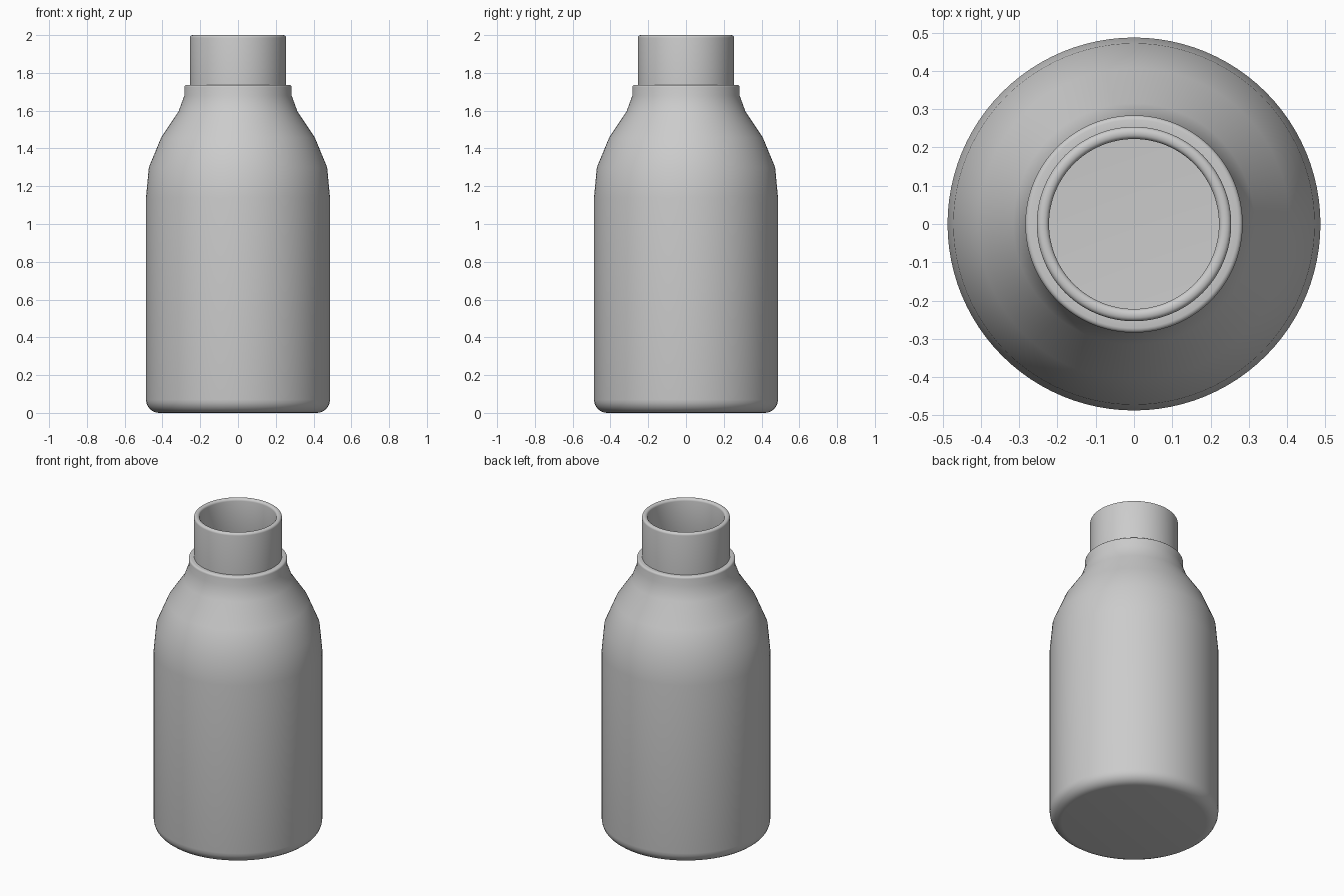
import bpy, bmesh, math

cube = bpy.data.objects.get("Cube")
if cube:
    bpy.data.objects.remove(cube, do_unlink=True)

SEGMENTS = 96

# One plain grey for the whole bottle
grey = bpy.data.materials.new("light grey")
grey.use_nodes = True
colour = (0.6, 0.6, 0.6, 1)
grey.diffuse_color = colour
grey.node_tree.nodes["Principled BSDF"].inputs["Base Color"].default_value = colour


def arc(cx, cz, r, start, end, steps=6):
    """Points of a rounded profile corner, angles in degrees."""
    angles = [math.radians(start + (end - start) * i / steps) for i in range(steps + 1)]
    return [(cx + r * math.cos(a), cz + r * math.sin(a)) for a in angles]


def lathe(name, profile):
    """Spin a closed (radius, height) profile about the z axis."""
    bm = bmesh.new()
    verts = [bm.verts.new((r, 0, z)) for r, z in profile]
    edges = [bm.edges.new(pair) for pair in zip(verts, verts[1:])]
    bmesh.ops.spin(bm, geom=verts + edges, axis=(0, 0, 1), cent=(0, 0, 0),
                   angle=math.tau, steps=SEGMENTS, use_duplicate=False)
    bmesh.ops.remove_doubles(bm, verts=bm.verts, dist=0.0005)
    bmesh.ops.recalc_face_normals(bm, faces=bm.faces)
    mesh = bpy.data.meshes.new(name)
    bm.to_mesh(mesh)
    bm.free()
    mesh.materials.append(grey)
    obj = bpy.data.objects.new(name, mesh)
    bpy.context.collection.objects.link(obj)
    bpy.context.view_layer.objects.active = obj
    obj.select_set(True)
    bpy.ops.object.shade_smooth_by_angle(angle=math.radians(35))
    obj.select_set(False)


# Outer wall: rounded base, straight body, faceted shoulder
outer = [(0, 0)] + arc(0.417, 0.07, 0.07, -90, 0)
outer += [(0.487, 1.14), (0.472, 1.3), (0.407, 1.457), (0.315, 1.595), (0.284, 1.68)]
# Collar and neck
outer += arc(0.272, 1.725, 0.012, 0, 90, 3) + [(0.254, 1.737)]
# Rounded lip
lip = arc(0.24, 1.986, 0.014, 0, 90, 4) + arc(0.236, 1.986, 0.014, 90, 180, 4)
# Inner wall, following the outside
inner = [(0.222, 1.7), (0.26, 1.62), (0.29, 1.575), (0.38, 1.44), (0.443, 1.29), (0.457, 1.14)]
inner += arc(0.407, 0.08, 0.05, 0, -90) + [(0, 0.03)]

lathe("bottle", outer + lip + inner)
